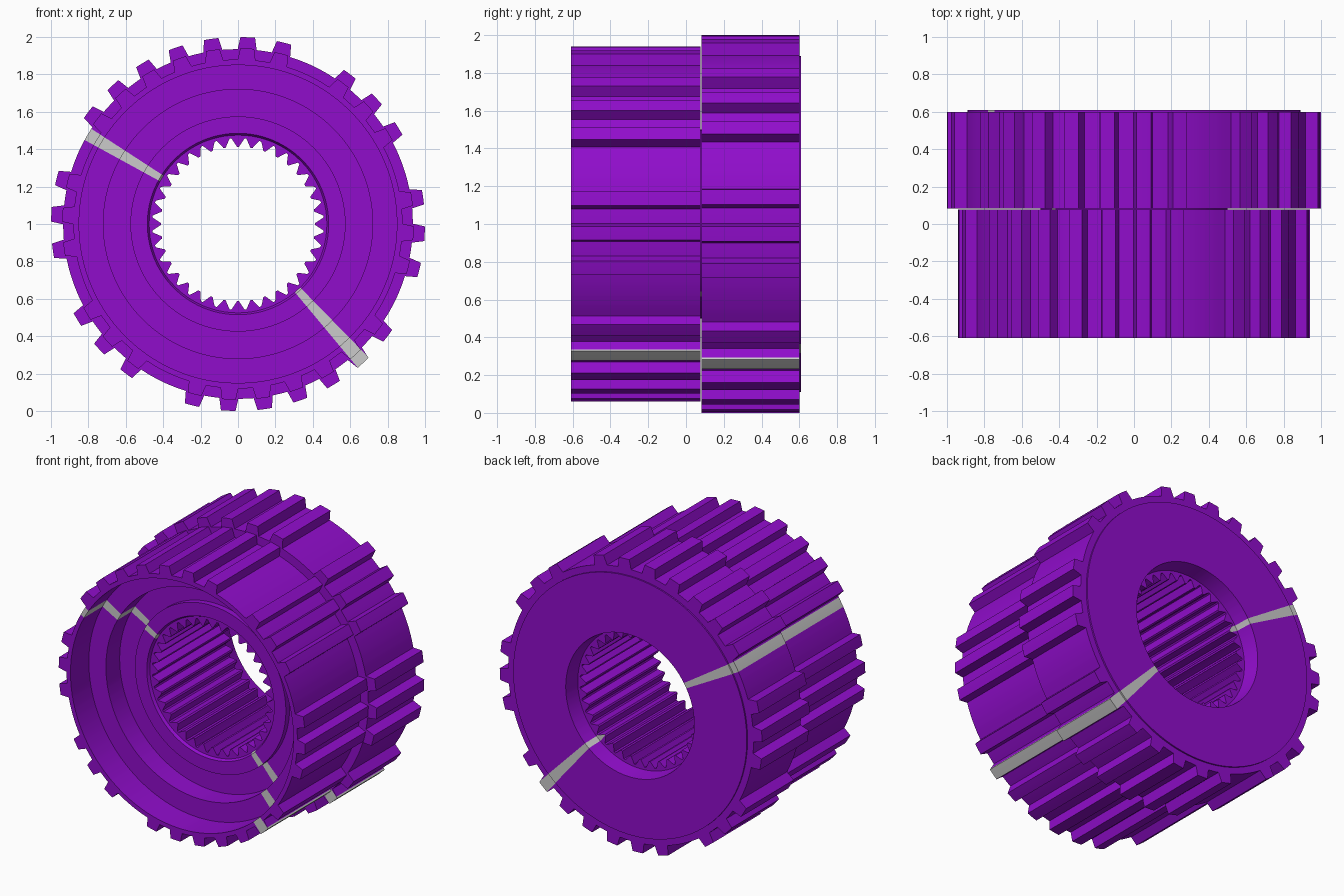
import bpy, bmesh
from math import radians, sin, cos

if "Cube" in bpy.data.objects:
    bpy.data.objects.remove(bpy.data.objects["Cube"])

STEP = 11.25
FIRST = 98.25
MISSING = {3, 7, 11, 19, 23, 27}          # tooth slots left smooth
PLAIN = [(-50.2, -45.6), (147.0, 151.3)]  # uncoloured strips (degrees)
TIP, ROOT = 2.25, 3.1                     # tooth half widths
N_SPLINE = 36


def ramp(d, tip, root):
    """1 on a tooth tip, 0 past its root, linear on the flank."""
    return min(1.0, max(0.0, (root - abs(d)) / (root - tip)))


def wrap(a):
    return (a + 180) % 360 - 180


def tooth(a):
    k = round((FIRST - a) / STEP)
    if k % 32 in MISSING:
        return 0.0
    return ramp(wrap(a - FIRST + k * STEP), TIP, ROOT)


def spline(a):
    p = 360 / N_SPLINE
    return ramp(wrap(a - round(a / p) * p), 0.8, 4.3)


def front_gear(a):
    return 0.88 + 0.06 * tooth(a)


def back_gear(a):
    return 0.935 + 0.065 * tooth(a)


def bore(a):
    return 0.458 - 0.045 * spline(a)


# Closed cross-section: (radius or radius function, y)
profile = [
    (front_gear, -0.61), (front_gear, 0.077),                 # front gear rim
    (0.50, 0.077), (0.50, 0.083),                             # thin slot between the gears
    (back_gear, 0.083), (back_gear, 0.60),                    # back gear rim
    (0.89, 0.60), (0.89, 0.61), (0.49, 0.61), (0.475, 0.50),  # back face and counterbore
    (bore, 0.50), (bore, -0.28),                              # splined bore
    (0.475, -0.28), (0.485, -0.30), (0.575, -0.30),           # hub collar
    (0.575, -0.26), (0.72, -0.26), (0.72, -0.41),             # stepped front recess
    (0.85, -0.41), (0.85, -0.61),
]

# Angles where any tooth, spline or strip has a corner
angles = set()
for k in range(32):
    c = FIRST - k * STEP
    offsets = (-3, 0, 3) if k in MISSING else (-ROOT, -TIP, TIP, ROOT)
    angles.update(round(wrap(c + o), 3) for o in offsets)
for k in range(N_SPLINE):
    angles.update(round(wrap(k * 360 / N_SPLINE + o), 3) for o in (-4.3, -0.8, 0.8, 4.3))
for lo, hi in PLAIN:
    angles.update((lo, hi))
angles = sorted(angles)

# Sweep the cross-section around the y axis
bm = bmesh.new()
rings = []
for a in angles:
    t = radians(a)
    ring = []
    for r, y in profile:
        r = r(a) if callable(r) else r
        ring.append(bm.verts.new((r * cos(t), y, 1 + r * sin(t))))
    rings.append(ring)
n, m = len(rings), len(profile)
for i in range(n):
    A, B = rings[i], rings[(i + 1) % n]
    mid = angles[i] + ((angles[(i + 1) % n] - angles[i]) % 360) / 2
    plain = any(lo < mid < hi for lo, hi in PLAIN)
    for j in range(m):
        k = (j + 1) % m
        f = bm.faces.new((A[j], A[k], B[k], B[j]))
        f.material_index = 1 if plain and profile[j][0] is not bore else 0
bmesh.ops.recalc_face_normals(bm, faces=bm.faces)

mesh = bpy.data.meshes.new("double_gear_hub")
bm.to_mesh(mesh)
bm.free()
hub = bpy.data.objects.new("double_gear_hub", mesh)
bpy.context.collection.objects.link(hub)

# Purple body, uncoloured strips
purple = bpy.data.materials.new("purple")
purple.diffuse_color = (0.28, 0.004, 0.6, 1)
purple.use_nodes = True
purple.node_tree.nodes["Principled BSDF"].inputs["Base Color"].default_value = purple.diffuse_color
mesh.materials.append(purple)
mesh.materials.append(None)

bpy.context.view_layer.objects.active = hub
hub.select_set(True)
bpy.ops.object.shade_smooth_by_angle(angle=radians(20))
